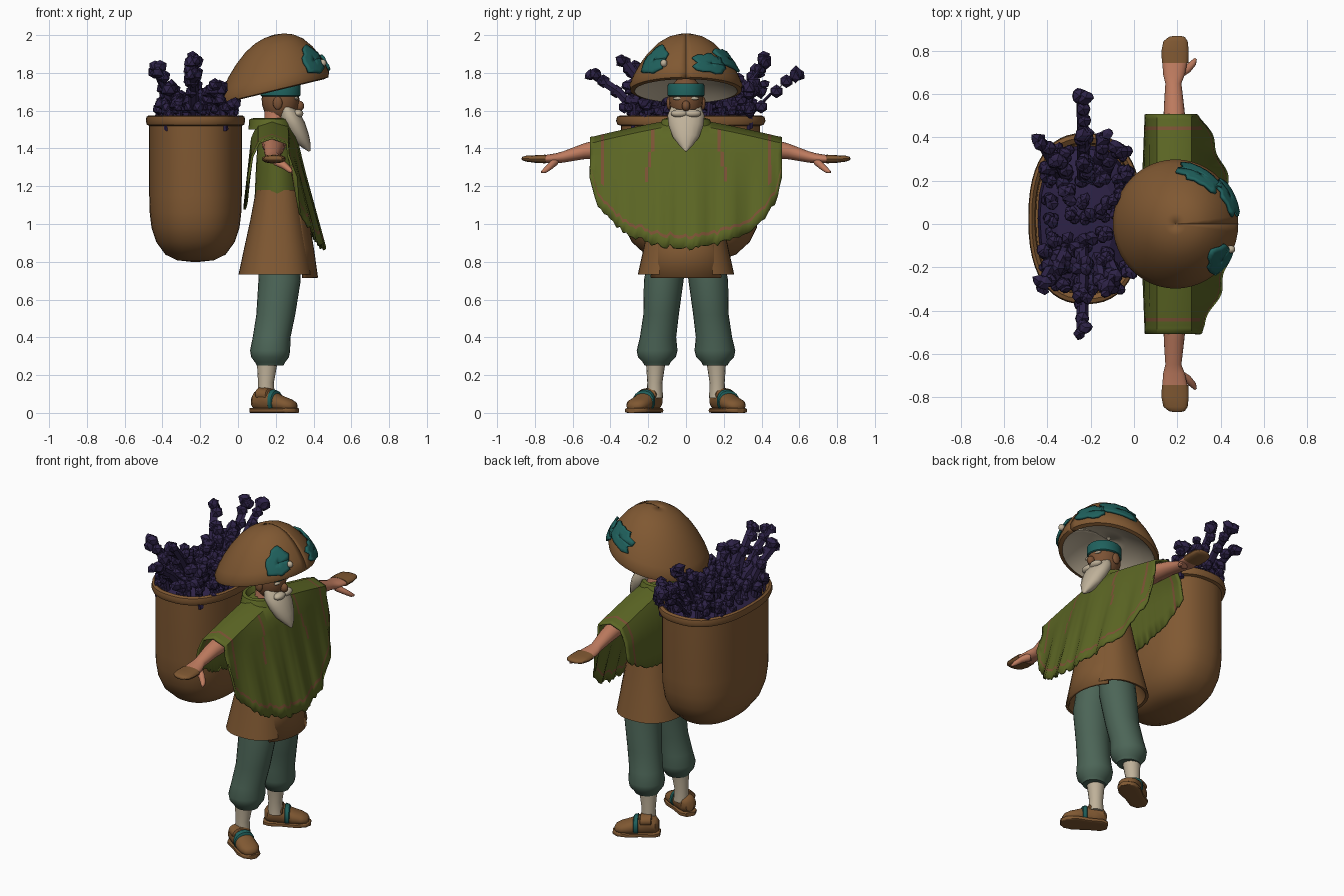
import bpy, bmesh, math, random
from mathutils import Vector as V, Matrix

if "Cube" in bpy.data.objects:
    bpy.data.objects.remove(bpy.data.objects["Cube"])

random.seed(4)


def mat(name, r, g, b):
    m = bpy.data.materials.new(name)
    m.diffuse_color = (r, g, b, 1)
    m.use_nodes = True
    m.node_tree.nodes["Principled BSDF"].inputs["Base Color"].default_value = m.diffuse_color
    return m


BROWN = mat("brown", .215, .098, .032)
GREEN = mat("moss_green", .108, .135, .018)
STRIPE = mat("rust", .2, .085, .035)
PANTS = mat("grey_green", .072, .13, .095)
PURPLE = mat("dark_purple", .026, .016, .062)
SKIN = mat("skin", .52, .2, .115)
CREAM = mat("cream", .52, .44, .32)
TEAL = mat("teal", .014, .12, .11)
FACE = mat("face_brown", .2, .085, .035)


def finish(name, bm, *mats, smooth=True):
    bmesh.ops.recalc_face_normals(bm, faces=bm.faces[:])
    me = bpy.data.meshes.new(name)
    bm.to_mesh(me)
    bm.free()
    for m in mats:
        me.materials.append(m)
    ob = bpy.data.objects.new(name, me)
    bpy.context.collection.objects.link(ob)
    ob["smooth"] = smooth
    return ob


def add_loft(bm, rings, n=20, power=2.0):
    """Skin elliptical rings given as (centre, axis u, axis v)."""
    rows = []
    for c, u, v in rings:
        row = []
        for k in range(n):
            a = 2 * math.pi * k / n
            ca, sa = math.cos(a), math.sin(a)
            x = math.copysign(abs(ca) ** (2 / power), ca)
            y = math.copysign(abs(sa) ** (2 / power), sa)
            row.append(bm.verts.new(V(c) + V(u) * x + V(v) * y))
        rows.append(row)
    for a, b in zip(rows, rows[1:]):
        for k in range(n):
            bm.faces.new((a[k], a[(k + 1) % n], b[(k + 1) % n], b[k]))
    bm.faces.new(rows[0][::-1])
    bm.faces.new(rows[-1])


def loft(name, rings, m, n=20, power=2.0):
    bm = bmesh.new()
    add_loft(bm, rings, n, power)
    return finish(name, bm, m)


def stack(name, rows, m, n=24, power=2.0):
    """Horizontal rings: (x, y, z, radius x, radius y)."""
    return loft(name, [((x, y, z), (rx, 0, 0), (0, ry, 0)) for x, y, z, rx, ry in rows], m, n, power)


def sheet(name, rows, thick, rule, *mats):
    """Grid of points thickened; rule(face centre, row, column) picks the colour."""
    bm = bmesh.new()
    g = [[bm.verts.new(p) for p in r] for r in rows]
    for i in range(len(g) - 1):
        for j in range(len(g[0]) - 1):
            f = bm.faces.new((g[i][j], g[i + 1][j], g[i + 1][j + 1], g[i][j + 1]))
            f.material_index = rule(f.calc_center_median(), i, j)
    ob = finish(name, bm, *mats)
    s = ob.modifiers.new("thickness", 'SOLIDIFY')
    s.thickness, s.offset = thick, 0
    return ob


def ball(name, c, r, m):
    bm = bmesh.new()
    bmesh.ops.create_uvsphere(bm, u_segments=20, v_segments=12, radius=1,
                              matrix=Matrix.Translation(c) @ Matrix.Diagonal((*r, 1)))
    return finish(name, bm, m)


# Basket with rolled rim
prof = [(.1, .8), (.4, .808), (.65, .838), (.85, .905), (.95, .98), (.99, 1.06), (1, 1.15), (1, 1.52),
        (1.05, 1.525), (1.075, 1.545), (1.06, 1.568), (1.01, 1.575), (.95, 1.56), (.93, 1.45)]
stack("basket", [(-.225, .025, z, .245 * s, .368 * s) for s, z in prof], BROWN, 48, 2.4)

# Purple sprigs: mound, short random stalks, long drooping stalks
bm = bmesh.new()
add_loft(bm, [((-.225, .025, z), (.22 * s, 0, 0), (0, .34 * s, 0))
              for s, z in ((1, 1.46), (.95, 1.54), (.6, 1.59), (.1, 1.6))], 24, 2.4)


def stalk(base, tip, r, head):
    base, tip = V(base), V(tip)
    bend = base.lerp(tip, .55) + V((0, 0, .03))
    pts = [base, bend, tip]
    add_loft(bm, [(p, (r, 0, 0), (0, r * .9, r * .5)) for p in pts], 6)
    for k in range(3):                              # lumpy cluster at the tip
        c = tip + V([random.uniform(-.5, .5) * head for _ in range(3)])
        res = bmesh.ops.create_icosphere(bm, subdivisions=1, radius=head * random.uniform(.7, .95),
                                         matrix=Matrix.Translation(c))
        for v in res["verts"]:
            v.co += (v.co - c) * random.uniform(-.2, .25)
    for t in (.3, .6, .8):                          # buds along the stalk
        c = base.lerp(tip, t) + V((random.uniform(-.02, .02), random.uniform(-.02, .02), .02))
        bmesh.ops.create_icosphere(bm, subdivisions=1, radius=r * 1.35, matrix=Matrix.Translation(c))


for s in (-1, 1):
    for x, y, z in ((-.24, .54, 1.79), (-.24, .38, 1.87), (-.43, .33, 1.82), (-.24, .24, 1.76),
                    (-.08, .3, 1.71), (-.14, .35, 1.72), (-.36, .26, 1.73)):
        stalk((-.225 + (x + .225) * .5, .05 + s * y * .45, 1.52), (x, .05 + s * y, z), .027, .04)
for i in range(9):
    for j in range(5):
        x = -.39 + j * .083 + random.uniform(-.02, .02)
        y = -.27 + i * .075 + random.uniform(-.02, .02)
        stalk((x, y, 1.5), (x + random.uniform(-.03, .03), y + random.uniform(-.04, .04),
                            random.uniform(1.6, 1.69)), .02, .035)
finish("purple_sprigs", bm, PURPLE, smooth=False)

# Hat: tilted dome with pale underside
HAT = [(0, .25), (.05, .245), (.1, .228), (.15, .195), (.2, .142), (.24, .085), (.27, .03),
       (.288, -.015), (.285, -.04), (.265, -.045), (.24, -.02), (.18, .02), (.1, .05), (0, .06)]


def hat_pt(s, a, off=0):
    s = max(0, min(s, len(HAT) - 1.001))
    i = int(s)
    r, z = V(HAT[i]).lerp(V(HAT[i + 1]), s - i)
    r = max(r, .0005) + off
    x = r * math.cos(a)
    return V((.192 + x, r * math.sin(a) * 1.03, 1.75 + z + off + .24 * x))


sheet("hat", [[hat_pt(s, 2 * math.pi * k / 48) for k in range(49)] for s in range(len(HAT))],
      .004, lambda c, i, j: int(i >= 9), BROWN, CREAM)

# Ragged teal patches on the hat
for n, (s0, a0, ds, da) in enumerate(((5.0, 63, 1.1, 26), (6.0, 28, 1.3, 20), (5.5, -38, 1.7, 17))):
    ragged = [random.uniform(.7, 1.15) for _ in range(18)]
    rows = []
    for q in (.02, .4, .75, 1):
        rows.append([hat_pt(s0 + ds * q * ragged[k % 18] * math.sin(k * math.pi / 9),
                            math.radians(a0 + da * q * ragged[k % 18] * math.cos(k * math.pi / 9)), .009)
                     for k in range(19)])
    sheet(f"hat_patch_{n}", rows, .014, lambda c, i, j: 0, TEAL)
ball("hat_spot", hat_pt(6, math.radians(-24), .01), (.02, .018, .02), CREAM)

# Head, headband, neck, face
ball("head", (.225, 0, 1.66), (.1, .09, .125), FACE)
stack("headband", [(.225, 0, z, r + .008, r) for z, r in ((1.675, .09), (1.68, .097), (1.735, .097), (1.745, .09))], TEAL)
stack("neck", [(.19, 0, 1.47, .075, .085), (.2, 0, 1.56, .06, .065), (.21, 0, 1.64, .07, .07)], SKIN)
ball("nose", (.325, 0, 1.625), (.025, .022, .028), FACE)
for s in (-1, 1):
    ball("eyebrow", (.308, s * .04, 1.665), (.012, .03, .009), CREAM)
    ball("ear", (.21, s * .09, 1.64), (.025, .014, .035), FACE)
    ball("moustache", (.318, s * .035, 1.585), (.028, .045, .022), CREAM)

# Beard tapering forward to a point
loft("beard", [((x, 0, z), (d, 0, d * .3), (0, w, 0)) for x, z, d, w in
               ((.25, 1.62, .035, .08), (.27, 1.575, .055, .098), (.3, 1.52, .055, .092),
                (.33, 1.46, .045, .07), (.36, 1.415, .025, .035), (.378, 1.385, .005, .006))], CREAM, 16)

# Torso, tunic skirt and its front panel
stack("torso", [(.21, 0, 1.14, .122, .17), (.21, 0, 1.3, .115, .18), (.195, 0, 1.45, .09, .19),
                (.19, 0, 1.53, .06, .1)], GREEN)
stack("tunic", [(.205, 0, .86, .13, .18), (.205, 0, .735, .185, .24), (.203, 0, .733, .2, .255),
                (.207, 0, .87, .175, .225), (.21, 0, 1.02, .145, .195), (.213, 0, 1.18, .118, .168)],
      BROWN, 36, 2.5)
sheet("tunic_front_panel", [[(.217 + rx * math.cos(a), rx * 1.2 * math.sin(a), z)
                             for a in [math.radians(-50 + 10 * k) for k in range(11)]]
                            for z, rx in ((.715, .2), (.87, .178), (1.02, .152), (1.18, .125))],
      .014, lambda c, i, j: 0, BROWN)

# Poncho: draped cloth with ragged hem and rust stripes
cols, W, N = [], .5, 60
for i in range(N + 1):
    y = -W + 2 * W * i / N
    t = abs(y) / W
    rag = random.uniform(-.014, .014)
    zr = 1.555 - .1 * t ** 1.2
    zf = .875 + .36 * (1 - math.sqrt(max(0, 1 - t * t))) + rag
    zb = 1.09 + .14 * t ** 2 + rag
    hem, top = V((.45 - .15 * t * t, y, zf)), V((.305 - .04 * t, y, zr - .09))
    length = (hem - top).length
    col = []
    for k in [0, .055 / length, .072 / length] + [.45, .6, .75, .9, 1]:
        p = hem.lerp(top, k)
        p.x += .011 * math.sin(y * 34) * (1 - k)
        col.append(p)
    col += [V((.262, y, zr - .03)), V((.18, y, zr)), V((.11, y, zr - .025)), V((.075, y, zr - .1))]
    back = V((.035 + .02 * t, y, zb))
    col += [col[-1].lerp(back, k) for k in (.35, .7, 1)]
    for p in col:
        p.y *= 1 + rag * 1.2 * (t > .95)
    cols.append(col)


def poncho_colour(c, i, j):
    band = .165 < abs(c.y) + (c.z - 1.45) * .15 < .183 and c.z > 1.24 and j < 8
    edge = .44 < abs(c.y) < .455 and j > 2
    return int(j == 1 or band or edge)


sheet("poncho", cols, .012, poncho_colour, GREEN, STRIPE)
stack("collar", [(.175, 0, 1.5, .12, .15), (.17, 0, 1.555, .11, .125), (.17, 0, 1.56, .09, .105),
                 (.18, 0, 1.5, .07, .09)], GREEN)

for s in (-1, 1):
    # Arm, thumb and dark finger covering
    loft("arm", [((x, s * y, z), (w, 0, 0), (0, 0, h)) for x, y, z, w, h in
                 ((.19, .18, 1.43, .065, .065), (.19, .42, 1.405, .055, .055), (.185, .54, 1.385, .047, .042),
                  (.182, .65, 1.355, .037, .03), (.185, .69, 1.347, .05, .027), (.19, .76, 1.343, .06, .02))], SKIN)
    loft("fingers", [((x, s * y, z), (w, 0, 0), (0, 0, h)) for x, y, z, w, h in
                     ((.19, .745, 1.344, .061, .023), (.19, .8, 1.344, .063, .02), (.192, .845, 1.346, .056, .016),
                      (.198, .865, 1.346, .036, .01), (.2, .87, 1.346, .012, .004))], BROWN, 16, 2.5)
    loft("thumb", [((x, s * y, z), (r * .7, -s * r * .6, 0), (0, 0, r)) for x, y, z, r in
                   ((.2, .69, 1.335, .026), (.245, .715, 1.31, .021), (.275, .745, 1.285, .016),
                    (.286, .765, 1.275, .006))], SKIN, 12)
    # Baggy trouser leg and stocking
    stack("trouser_leg", [(x, s * y, z, rx, ry) for x, y, z, rx, ry in
                          ((.215, .1, .82, .11, .1), (.22, .118, .7, .112, .105), (.2, .132, .52, .103, .094),
                           (.178, .148, .4, .1, .096), (.17, .153, .33, .106, .108), (.17, .154, .295, .1, .1),
                           (.17, .155, .268, .08, .074), (.17, .155, .25, .07, .064))], PANTS)
    stack("stocking", [(.15, s * .165, .08, .045, .043), (.148, s * .165, .16, .042, .04),
                       (.155, s * .16, .27, .055, .052)], CREAM, 16)
    # Shoe, sole and strap turned outward
    d, w = V((.87, s * .5, 0)), V((-s * .5, .87, 0))
    heel = V((.085, s * .158, 0))

    def foot(name, rows, m, power=2.2):
        loft(name, [(heel + d * t + V((0, 0, z)), w * r, (0, 0, h)) for t, r, z, h in rows], m, 18, power)

    foot("shoe", ((-.005, .025, .06, .03), (.015, .048, .065, .05), (.07, .054, .07, .066), (.11, .056, .062, .058),
                  (.16, .062, .05, .044), (.21, .06, .042, .034), (.24, .042, .036, .026), (.252, .015, .034, .012)), BROWN)
    foot("sole", ((-.012, .03, .013, .013), (.02, .055, .013, .013), (.1, .056, .013, .013), (.18, .068, .013, .013),
                  (.235, .055, .013, .013), (.262, .02, .013, .013)), BROWN, 5)
    foot("shoe_strap", ((.112, .055, .062, .055), (.116, .061, .063, .062), (.138, .063, .06, .057),
                        (.143, .058, .058, .05)), TEAL)
    foot("shoe_cuff", ((.035, .05, .1, .03), (.04, .056, .1, .035), (.1, .056, .095, .035), (.105, .05, .09, .03)), BROWN)

# Smooth shading with sharp edges kept
for ob in bpy.context.scene.objects:
    ob.select_set(bool(ob["smooth"]))
    if ob["smooth"]:
        bpy.context.view_layer.objects.active = ob
bpy.ops.object.shade_smooth_by_angle(angle=math.radians(40))
